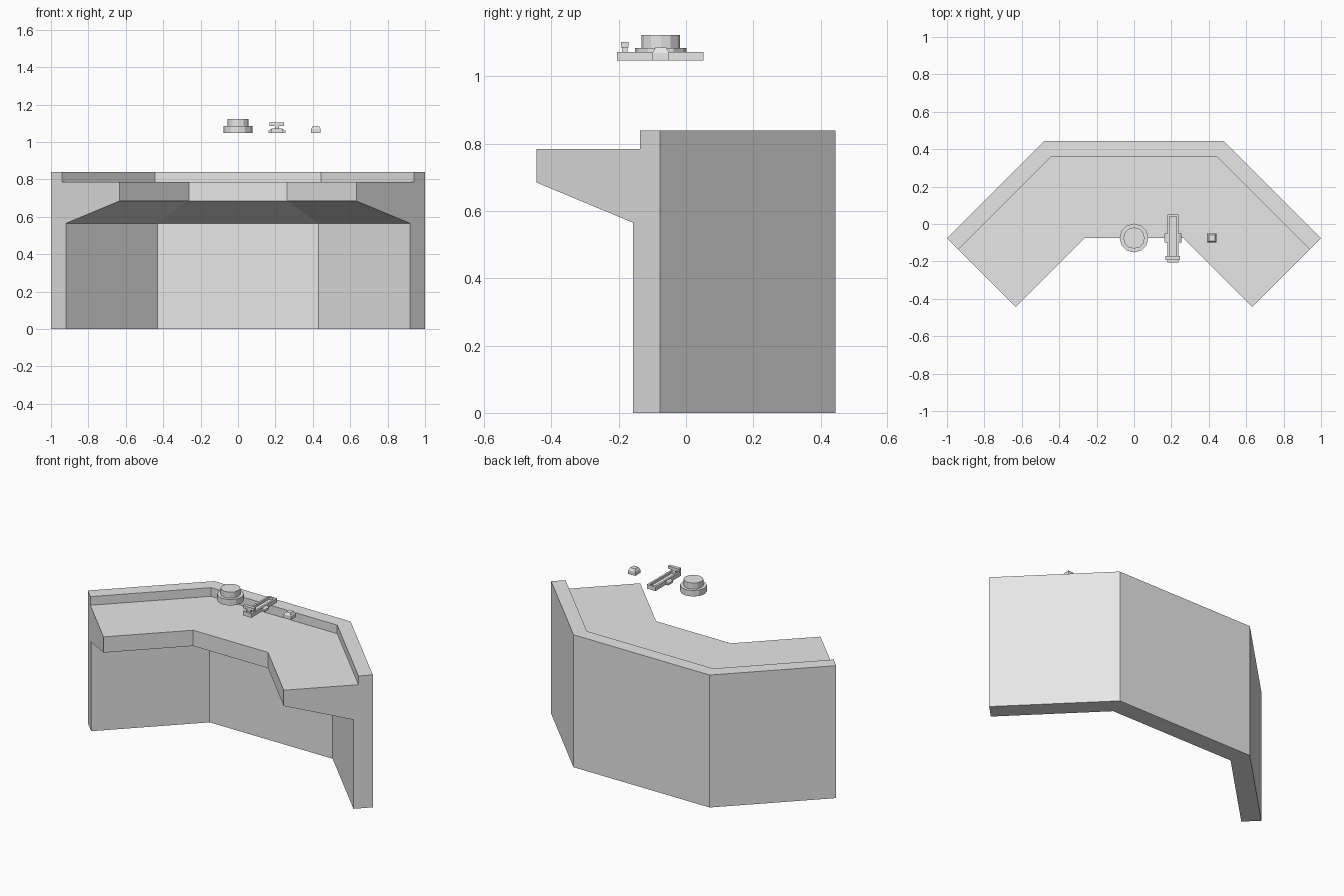
import bpy, bmesh, math
from mathutils import Matrix, Vector

if "Cube" in bpy.data.objects:
    bpy.data.objects.remove(bpy.data.objects["Cube"], do_unlink=True)

grey = bpy.data.materials.new("light_grey")
grey.use_nodes = True
grey.diffuse_color = (0.8, 0.8, 0.8, 1)
grey.node_tree.nodes["Principled BSDF"].inputs["Base Color"].default_value = (0.8, 0.8, 0.8, 1)


def finish(name, bm):
    bmesh.ops.recalc_face_normals(bm, faces=bm.faces)
    mesh = bpy.data.meshes.new(name)
    bm.to_mesh(mesh)
    bm.free()
    mesh.materials.append(grey)
    obj = bpy.data.objects.new(name, mesh)
    bpy.context.collection.objects.link(obj)
    return obj


def add_box(bm, lo, hi):
    """Add a box between two corners and return its vertices."""
    lo, hi = Vector(lo), Vector(hi)
    mat = Matrix.Translation((lo + hi) / 2) @ Matrix.Diagonal((*(hi - lo), 1))
    return bmesh.ops.create_cube(bm, size=1, matrix=mat)["verts"]


def add_disc(bm, radius, z0, z1, y):
    bmesh.ops.create_cone(bm, cap_ends=True, segments=12, radius1=radius, radius2=radius,
                          depth=z1 - z0, matrix=Matrix.Translation((0, y, (z0 + z1) / 2)))


# Desk: one cross-section (inset from the back wall, height) swept along a bent path
profile = [(0, 0), (0.113, 0), (0.113, 0.565), (0.52, 0.685),
           (0.52, 0.785), (0.084, 0.785), (0.084, 0.84), (0, 0.84)]
turn = math.tan(math.pi / 8)
diag = math.sqrt(0.5)
stations = [((-1, -0.077), (diag, -diag)), ((-0.478, 0.445), (turn, -1)),
            ((0.478, 0.445), (-turn, -1)), ((1, -0.077), (-diag, -diag))]
bm = bmesh.new()
rings = [[bm.verts.new((p[0] + d * n[0], p[1] + d * n[1], z)) for d, z in profile]
         for p, n in stations]
for a, b in zip(rings, rings[1:]):
    for i in range(len(profile)):
        j = (i + 1) % len(profile)
        bm.faces.new((a[i], a[j], b[j], b[i]))
bm.faces.new(rings[0])
bm.faces.new(rings[-1])
finish("console_desk", bm)

# Controls floating above the desk
FLOOR, ROW = 1.047, -0.075

# Round push button on its collar
bm = bmesh.new()
add_disc(bm, 0.077, FLOOR, 1.085, ROW)
add_disc(bm, 0.057, 1.085, 1.123, ROW)
finish("round_button", bm)

# Slider track with a recessed slot along its top
x = 0.208
bm = bmesh.new()
add_box(bm, (x - 0.03, -0.205, FLOOR), (x + 0.03, 0.052, 1.073))
bm.faces.ensure_lookup_table()
top = max(bm.faces, key=lambda f: f.calc_center_median().z)
bmesh.ops.inset_region(bm, faces=[top], thickness=0.017)
slot = bmesh.ops.extrude_discrete_faces(bm, faces=[top])["faces"][0]
bmesh.ops.translate(bm, verts=slot.verts, vec=(0, 0, -0.014))
finish("slider_track", bm)

# Mounting lugs on both sides of the track
bm = bmesh.new()
for side in (-1, 1):
    edges = sorted((x + side * 0.03, x + side * 0.046))
    lug = add_box(bm, (edges[0], -0.1, FLOOR), (edges[1], -0.052, 1.07))
    for v in lug:
        if v.co.z > 1.06 and abs(v.co.x - x) > 0.04:
            v.co.z = 1.06
finish("slider_lugs", bm)

# Slider handle: stem and cross bar
bm = bmesh.new()
add_box(bm, (x - 0.011, -0.19, 1.06), (x + 0.011, -0.174, 1.086))
add_box(bm, (x - 0.039, -0.193, 1.086), (x + 0.039, -0.171, 1.103))
finish("slider_handle", bm)

# Small square button with a tapered top
x = 0.416
bm = bmesh.new()
add_box(bm, (x - 0.025, ROW - 0.025, FLOOR), (x + 0.025, ROW + 0.025, 1.07))
bm.faces.ensure_lookup_table()
top = max(bm.faces, key=lambda f: f.calc_center_median().z)
cap = bmesh.ops.extrude_discrete_faces(bm, faces=[top])["faces"][0]
for v in cap.verts:
    v.co = (x + (v.co.x - x) * 0.65, ROW + (v.co.y - ROW) * 0.65, 1.086)
finish("square_button", bm)
